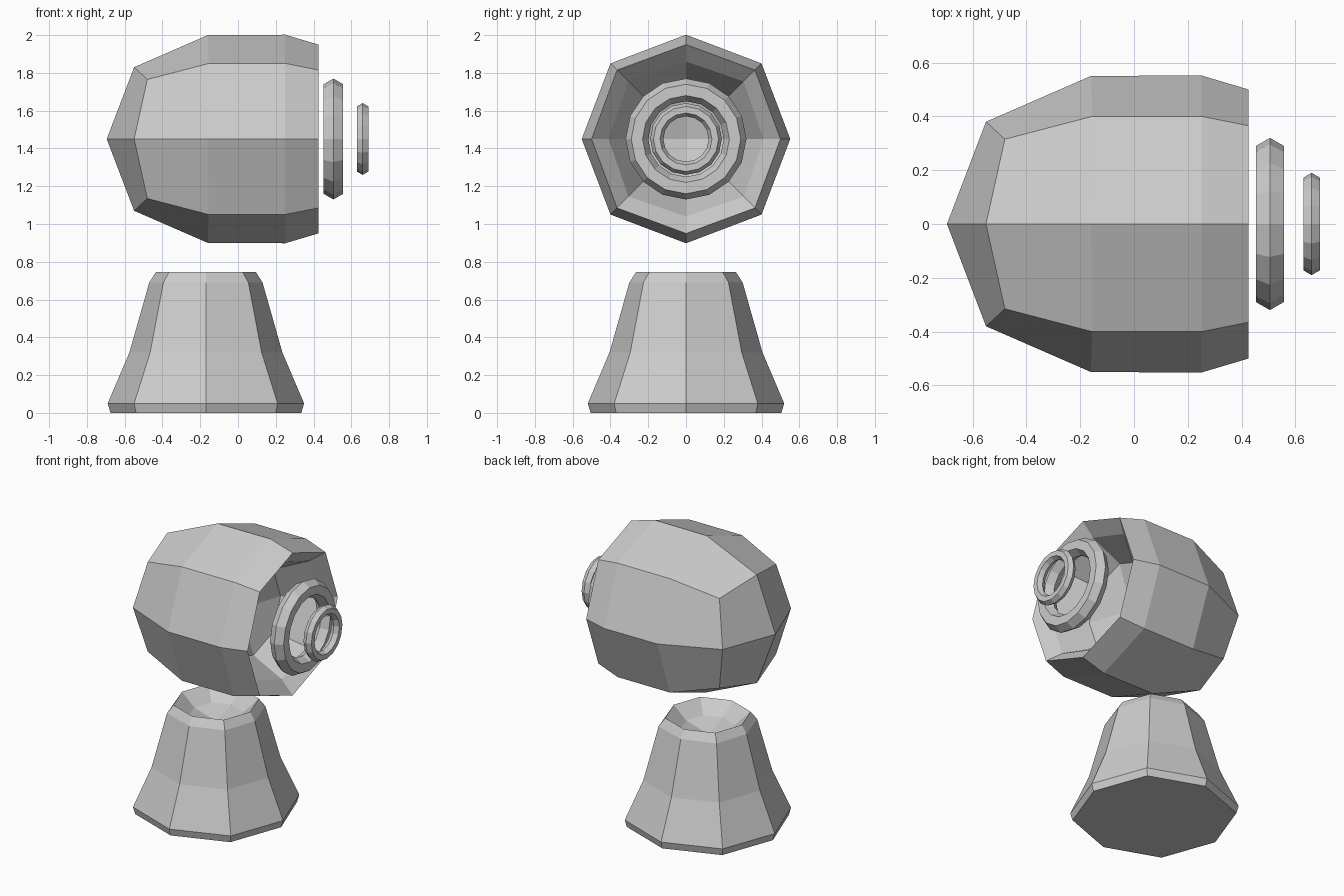
import bpy, bmesh
from math import sin, cos, pi
from mathutils import Matrix

if "Cube" in bpy.data.objects:
    bpy.data.objects.remove(bpy.data.objects["Cube"])


def finish(bm, name, matrix):
    bmesh.ops.recalc_face_normals(bm, faces=bm.faces)
    bmesh.ops.transform(bm, matrix=matrix, verts=bm.verts)
    mesh = bpy.data.meshes.new(name)
    bm.to_mesh(mesh)
    bm.free()
    obj = bpy.data.objects.new(name, mesh)
    bpy.context.collection.objects.link(obj)
    return obj


def eight_sided(name, rings, start, end, matrix):
    """Loft along local z. Ring: (axis radius, diagonal offset, axis height, diagonal height).
    start/end: pole height for a four-quad cap, or None for a flat cap."""
    bm = bmesh.new()
    loops = []
    for a, d, ha, hd in rings:
        pts = [(a, 0, ha), (d, d, hd), (0, a, ha), (-d, d, hd),
               (-a, 0, ha), (-d, -d, hd), (0, -a, ha), (d, -d, hd)]
        loops.append([bm.verts.new(p) for p in pts])
    for lo, hi in zip(loops, loops[1:]):
        for i in range(8):
            j = (i + 1) % 8
            bm.faces.new((lo[i], lo[j], hi[j], hi[i]))
    for loop, pole in ((loops[0], start), (loops[-1], end)):
        if pole is None:
            bm.faces.new(loop)
        else:
            c = bm.verts.new((0, 0, pole))
            for i in range(0, 8, 2):
                bm.faces.new((c, loop[i], loop[i + 1], loop[(i + 2) % 8]))
    return finish(bm, name, matrix)


def hex_ring(name, major, minor, matrix, sides=16):
    """Torus with a hexagonal section around local z."""
    bm = bmesh.new()
    loops = []
    for i in range(sides):
        t = 2 * pi * i / sides
        loop = []
        for k in range(6):
            r = major + minor * cos(k * pi / 3)
            loop.append(bm.verts.new((r * cos(t), r * sin(t), minor * sin(k * pi / 3))))
        loops.append(loop)
    for i in range(sides):
        a, b = loops[i], loops[(i + 1) % sides]
        for k in range(6):
            m = (k + 1) % 6
            bm.faces.new((a[k], b[k], b[m], a[m]))
    return finish(bm, name, matrix)


def along_x(x):
    return Matrix.Translation((x, 0, 1.45)) @ Matrix.Rotation(pi / 2, 4, 'Y')


# Flared pedestal with a bowl-shaped socket on top
eight_sided("pedestal", [
    (.505, .37, 0, 0),
    (.52, .38, .05, .05),
    (.405, .295, .32, .32),
    (.30, .225, .69, .69),
    (.265, .195, .745, .745),
    (.17, .125, .66, .66),
], None, .61, Matrix.Translation((-.17, 0, 0)))

# Head shell, rounded at the back, with a funnel recess at the open end
eight_sided("head", [
    (.38, .315, -.55, -.48),
    (.55, .40, -.16, -.155),
    (.552, .40, .25, .25),
    (.50, .365, .425, .425),
    (.41, .305, .34, .34),
    (.30, .22, .12, .12),
], -.695, .02, along_x(0))

# Two floating rings in front of the opening
hex_ring("large_ring", .26, .06, along_x(.505))
hex_ring("small_ring", .155, .035, along_x(.66))
